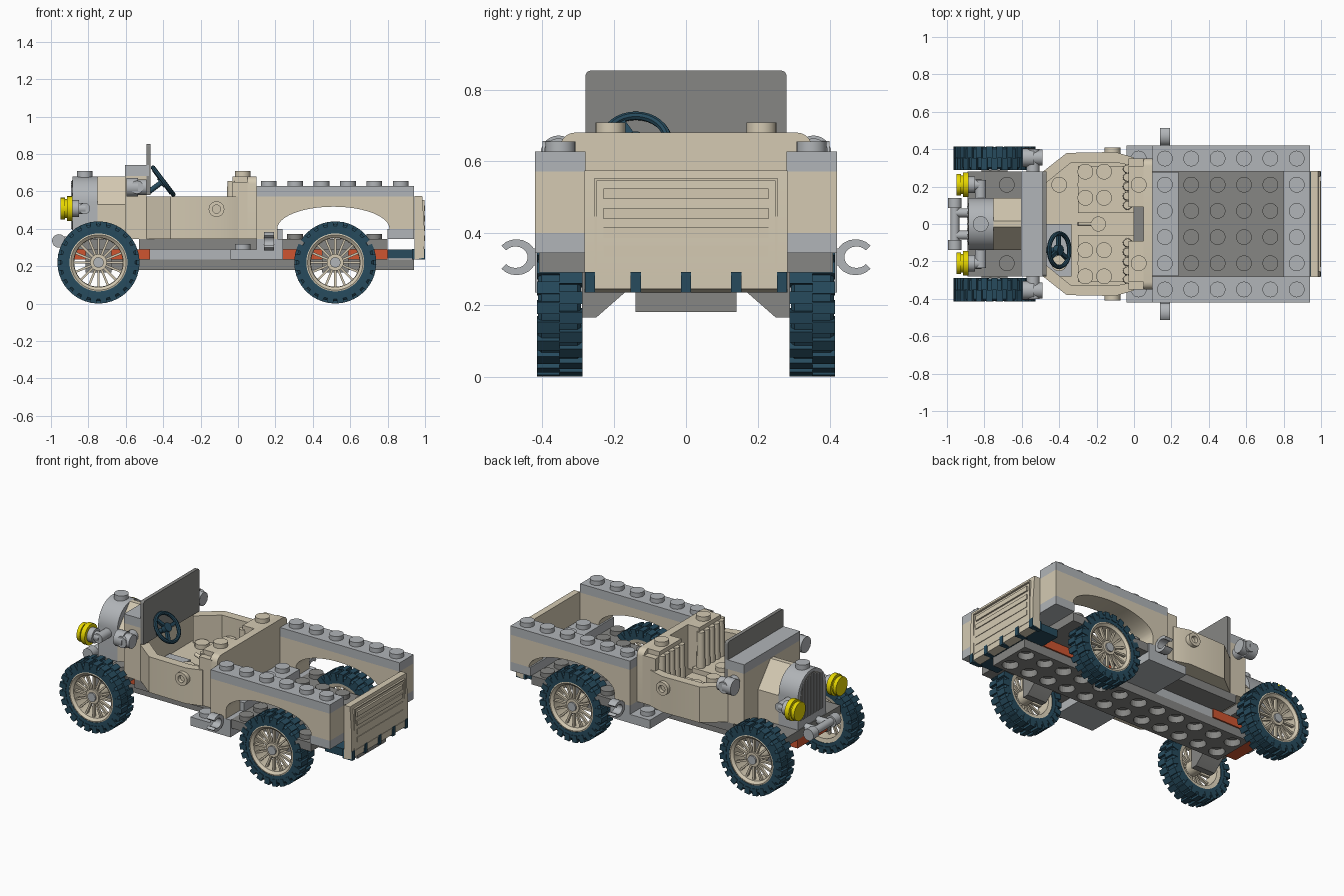
import bpy, bmesh
from math import sin, cos, pi, radians
from mathutils import Vector, Matrix

if "Cube" in bpy.data.objects:
    bpy.data.objects.remove(bpy.data.objects["Cube"])

def material(name, r, g, b):
    m = bpy.data.materials.new(name)
    m.diffuse_color = (r, g, b, 1)
    m.use_nodes = True
    m.node_tree.nodes["Principled BSDF"].inputs["Base Color"].default_value = m.diffuse_color
    return m

TAN = material("tan", .66, .59, .45)
GREY = material("light_grey", .44, .46, .48)
DARK = material("dark_grey", .24, .24, .23)
TEAL = material("dark_teal", .02, .07, .11)
YELLOW = material("yellow", .8, .68, .0)
ORANGE = material("orange", .62, .09, .03)

def finish(name, bm, mat):
    bmesh.ops.recalc_face_normals(bm, faces=bm.faces)
    me = bpy.data.meshes.new(name)
    bm.to_mesh(me)
    bm.free()
    me.materials.append(mat)
    ob = bpy.data.objects.new(name, me)
    bpy.context.collection.objects.link(ob)
    return ob

def add_box(bm, x0, x1, y0, y1, z0, z1, rot=Matrix()):
    m = Matrix.Translation(((x0+x1)/2, (y0+y1)/2, (z0+z1)/2)) @ Matrix.Diagonal((x1-x0, y1-y0, z1-z0, 1))
    bmesh.ops.create_cube(bm, size=1, matrix=rot @ m)

def add_cyl(bm, a, b, r, r2=None, segs=24):
    a, b = Vector(a), Vector(b)
    q = (b-a).to_track_quat('Z', 'Y').to_matrix().to_4x4()
    bmesh.ops.create_cone(bm, cap_ends=True, segments=segs, radius1=r, radius2=r if r2 is None else r2,
                          depth=(b-a).length, matrix=Matrix.Translation((a+b)/2) @ q)

def boxes(name, mat, *dims):
    bm = bmesh.new()
    for d in dims:
        add_box(bm, *d)
    return finish(name, bm, mat)

def cyls(name, mat, *items):
    bm = bmesh.new()
    for it in items:
        add_cyl(bm, *it)
    return finish(name, bm, mat)

def studs(name, mat, xs, ys, z):
    return cyls(name, mat, *[((x, y, z-.005), (x, y, z+.028), .042) for x in xs for y in ys])

def prism(name, mat, pts, axis, t0, t1):
    put = {'x': lambda u, v: (t0, u, v), 'y': lambda u, v: (u, t0, v), 'z': lambda u, v: (u, v, t0)}[axis]
    bm = bmesh.new()
    f = bm.faces.new([bm.verts.new(put(u, v)) for u, v in pts])
    new = bmesh.ops.extrude_face_region(bm, geom=[f])['geom']
    d = Vector([(t1-t0) if axis == c else 0 for c in 'xyz'])
    bmesh.ops.translate(bm, vec=d, verts=[v for v in new if isinstance(v, bmesh.types.BMVert)])
    return finish(name, bm, mat)

def lathe(name, mat, prof, segs=48):
    # closed (radius, y) profile spun around the y axis
    bm = bmesh.new()
    rings = [[bm.verts.new((r*cos(2*pi*i/segs), y, r*sin(2*pi*i/segs))) for r, y in prof] for i in range(segs)]
    n = len(prof)
    for i in range(segs):
        p, q = rings[i], rings[(i+1) % segs]
        for j in range(n):
            bm.faces.new((p[j], p[(j+1) % n], q[(j+1) % n], q[j]))
    return finish(name, bm, mat)

def arc(cx, cy, rx, ry, a0, a1, n):
    return [(cx+rx*cos(radians(a0+(a1-a0)*i/n)), cy+ry*sin(radians(a0+(a1-a0)*i/n))) for i in range(n+1)]

# Wheels: tyre, staggered lugs, spoked rim
tyre = lathe("tyre", TEAL, [(.155, -.058), (.195, -.06), (.207, -.05), (.207, .05), (.195, .06), (.155, .058)])
bm = bmesh.new()
for row, (y0, y1) in enumerate(((-.063, 0), (0, .063))):
    for i in range(24):
        add_box(bm, -.017, .017, y0, y1, .175, .219, Matrix.Rotation(2*pi*(i+row/2)/24, 4, 'Y'))
lugs = finish("tyre_lugs", bm, TEAL)
rim = lathe("rim", TAN, [(.13, -.05), (.16, -.055), (.16, .055), (.148, .058), (.132, .045)])
bm = bmesh.new()
for i in range(16):
    add_box(bm, -.006, .006, .018, .036, .035, .14, Matrix.Rotation(2*pi*i/16, 4, 'Y'))
add_cyl(bm, (0, -.06, 0), (0, .045, 0), .045)
spokes = finish("rim_spokes", bm, TAN)
cap = cyls("hub_cap", GREY, ((0, .04, 0), (0, .055, 0), .028))
for x, s in ((-.746, 1), (-.746, -1), (.52, 1), (.52, -1)):
    for part in (tyre, lugs, rim, spokes, cap):
        ob = part if (x, s) == (.52, -1) else part.copy()
        if ob is not part:
            bpy.context.collection.objects.link(ob)
        ob.location = (x, s*.352, .22)
        ob.rotation_euler = (0, 0, 0 if s > 0 else pi)

# Chassis with round recesses underneath
chassis = boxes("chassis_plate", DARK, (-.75, .94, -.141, .141, .18, .235))
cut = cyls("recess_cutter", DARK, *[((-.68+.141*i, y, .15), (-.68+.141*i, y, .222), .048)
                                    for i in range(12) for y in (-.07, .07)])
mod = chassis.modifiers.new("recesses", 'BOOLEAN')
mod.object = cut
cut.hide_render = True
cut.hide_set(True)
boxes("axle_plates", ORANGE, (.24, .8, -.15, .15, .235, .29), (-.89, -.47, -.15, .15, .235, .29))
boxes("frame_plate", GREY, (-.47, .24, -.141, .141, .235, .29))
boxes("underbody", DARK, (-.53, .24, -.28, .28, .29, .345))
boxes("running_board", GREY, (-.04, .24, -.42, .42, .235, .29))
studs("running_board_studs", GREY, (.025,), (-.35, .35), .29)
for s in (-1, 1):
    for x in (-.746, .52):
        prism("axle_holder", DARK, [(s*y, z) for y, z in ((.14, .29), (.29, .29), (.29, .165), (.25, .165), (.17, .235))],
              'x', x-.07, x+.07)
    # Side clips
    claw = arc(.472, .333, .055, .05, 40, 320, 16) + arc(.475, .333, .034, .03, 320, 40, 16)
    prism("side_clip", GREY, [(s*y, z) for y, z in claw], 'x', .138, .192)
    boxes("clip_base", GREY, (.1, .24, min(s*.28, s*.42), max(s*.28, s*.42), .29, .345),
          (.138, .192, min(s*.41, s*.43), max(s*.41, s*.43), .31, .357))
    # Bed walls with wheel arches
    arch = [(.1, .345), (.21, .345), (.21, .4)] + arc(.51, .4, .3, .118, 180, 0, 24) + [(.94, .4), (.94, .572), (.1, .572)]
    prism("bed_wall", TAN, arch, 'y', s*.28, s*.42)
    boxes("bed_rail", GREY, (.1, .94, min(s*.28, s*.42), max(s*.28, s*.42), .572, .628))

# Bed floor
boxes("bed_floor", DARK, (.24, .8, -.28, .28, .29, .345))
boxes("bed_end_plates", GREY, (.1, .239, -.279, .279, .345, .4), (.8, .94, -.42, .42, .345, .4))
six = [.165+.141*i for i in range(6)]
studs("rail_studs", GREY, six, (-.35, .35), .628)
studs("floor_studs", DARK, six[1:5], (-.21, -.07, .07, .21), .345)
studs("floor_edge_studs", DARK, (.305, .728), (-.35, .35), .345)
boxes("arch_edge_plates", DARK, (.24, .375, -.41, .41, .29, .345), (.66, .8, -.41, .41, .29, .345))
studs("end_plate_studs", GREY, (.165, .87), (-.21, -.07, .07, .21), .4)

# Tailgate with louvres and hinge
prism("tailgate", TAN, [(.945, .235), (.995, .245), (.997, .4), (.985, .575), (.945, .575)], 'y', -.283, .283)
boxes("tailgate_louvres", TAN, *[(.98, 1.0, -.23, .23, z-.015, z+.015) for z in (.51, .455, .402, .35)],
      (.98, .998, -.255, .255, .546, .553), (.98, .998, -.255, .255, .282, .289),
      (.98, .998, -.255, -.248, .282, .553), (.98, .998, .248, .255, .282, .553))
boxes("hinge_plate", TEAL, (.8, .95, -.27, .27, .24, .288))
boxes("hinge_fingers", TEAL, *[(.93, 1.0, y-.014, y+.014, .235, .292) for y in (-.267, -.14, 0, .14, .267)])

# Cab tub
outer = [(-.5, .27), (-.36, .38), (-.1, .385), (0, .355)]
inner = [(0, .31), (-.1, .33), (-.34, .325), (-.47, .22)]
for s in (-1, 1):
    prism("cab_side", TAN, [(x, s*y) for x, y in outer+inner], 'z', .36, .572)
    ring = lathe("door_pin", TAN, [(.022, -.02), (.042, -.02), (.042, .03), (.022, .03)], 24)
    ring.location = (-.115, s*.378, .505)
    ring.rotation_euler = (0, 0, 0 if s > 0 else pi)
prism("cab_floor", TAN, outer + [(x, -y) for x, y in outer[::-1]], 'z', .345, .4)
studs("cab_studs", TAN, (-.4, -.26), (-.21, .21), .4)
studs("seat_studs", TAN, (-.26, -.16), (-.14, .14, .28, -.28), .43)
boxes("seat_cushions", TAN, (-.3, 0, -.31, -.06, .39, .43), (-.3, 0, .06, .31, .39, .43))
boxes("driver_floor", GREY, (-.48, -.335, -.28, 0, .395, .415))
cyls("gear_lever", TAN, ((-.3, 0, .46), (-.19, 0, .42), .012), ((-.19, 0, .4), (-.19, 0, .45), .04))

# Seat back panel and ribbed seats
side = arc(.31, .64, .04, .04, 0, 90, 5)
prism("cab_back_panel", TAN, [(.35, .345)] + side + [(-y, z) for y, z in side[::-1]] + [(-.35, .345)], 'x', .05, .1)
boxes("seat_backs", TAN, (-.03, .06, -.31, -.09, .4, .68), (-.03, .06, .09, .31, .4, .68))
boxes("cab_back_sides", TAN, (-.03, .06, -.35, -.3, .345, .65), (-.03, .06, .3, .35, .345, .65))
cyls("seat_ribs", TAN, *[((-.035, s*y, .42), (-.035, s*y, .655), .026, .022, 12)
                         for s in (-1, 1) for y in (.1, .15, .2, .25, .295)])
studs("panel_studs", TAN, (.025,), (-.21, .21), .68)

# Hood, cowl and grille
boxes("front_deck", DARK, (-.89, -.6, -.28, .28, .29, .345))
studs("deck_studs", DARK, (-.68,), (-.21, .21), .345)
prism("hood", TAN, [(-.14, .345), (.14, .345), (.14, .53), (.015, .68), (-.015, .68), (-.14, .53)], 'x', -.75, -.6)
boxes("cowl", TAN, (-.605, -.49, -.28, .28, .345, .682))
gr = [(.14, .345)] + arc(0, .54, .14, .14, 0, 180, 24) + [(-.14, .345)]
prism("grille_shell", GREY, gr, 'x', -.885, -.75)
prism("grille_face", DARK, [(y*.8, .55+(z-.54)*.8) for y, z in gr], 'x', -.888, -.88)
boxes("grille_bars", GREY, *[(-.893, -.884, y-.006, y+.006, .4, .655-abs(y)*.35) for y in (-.09, -.06, -.03, 0, .03, .06, .09)])
studs("radiator_cap", GREY, (-.82,), (0,), .68)

# Windscreen on its bracket
boxes("screen_bracket", GREY, (-.605, -.475, -.28, .28, .682, .74))
ws = arc(.265, .838, .015, .015, 0, 90, 4)
prism("windscreen", DARK, [(.28, .58)] + ws + [(-y, z) for y, z in ws[::-1]] + [(-.28, .58)], 'x', -.49, -.468)

# Lamps and front bar
for s in (-1, 1):
    y = s*.21
    cyls("headlight", YELLOW, ((-.948, y, .508), (-.925, y, .508), .058), ((-.925, y, .508), (-.915, y, .508), .05),
         ((-.915, y, .508), (-.885, y, .508), .066))
    cyls("headlight_elbow", GREY, ((-.89, y, .508), (-.85, y, .508), .045), ((-.85, y, .508), (-.815, y, .508), .03),
         ((-.82, s*.235, .508), (-.82, s*.13, .508), .03))
    y = s*.355
    cyls("side_lamp", GREY, ((-.595, y, .622), (-.535, y, .622), .05), ((-.535, y, .622), (-.49, y, .622), .042),
         ((-.54, s*.27, .622), (-.54, s*.4, .622), .035))
cyls("front_bar", GREY, ((-.958, -.14, .335), (-.958, -.085, .335), .036), ((-.958, .085, .335), (-.958, .14, .335), .036),
     ((-.958, -.1, .335), (-.958, .1, .335), .024), ((-.96, -.06, .335), (-.88, -.06, .335), .024),
     ((-.96, .06, .335), (-.88, .06, .335), .024))

# Steering wheel
tilt = Matrix.Translation((-.4, -.14, .655)) @ Matrix.Rotation(radians(53), 4, 'Y')
circ = lathe("steering_wheel", TEAL, [(.09+.012*cos(a*pi/4), .012*sin(a*pi/4)) for a in range(8)], 32)
circ.matrix_world = tilt @ Matrix.Rotation(pi/2, 4, 'X')
bm = bmesh.new()
for i in range(3):
    add_box(bm, -.01, .01, 0, .085, -.015, .003, Matrix.Rotation(2*pi*i/3, 4, 'Z'))
add_cyl(bm, (0, 0, -.02), (0, 0, .01), .028)
add_cyl(bm, (0, 0, -.1), (0, 0, 0), .014)
finish("steering_spokes", bm, TEAL).matrix_world = tilt

# Smooth round parts, keep edges sharp
bpy.ops.object.select_all(action='SELECT')
bpy.context.view_layer.objects.active = tyre
bpy.ops.object.shade_smooth_by_angle(angle=radians(35))
